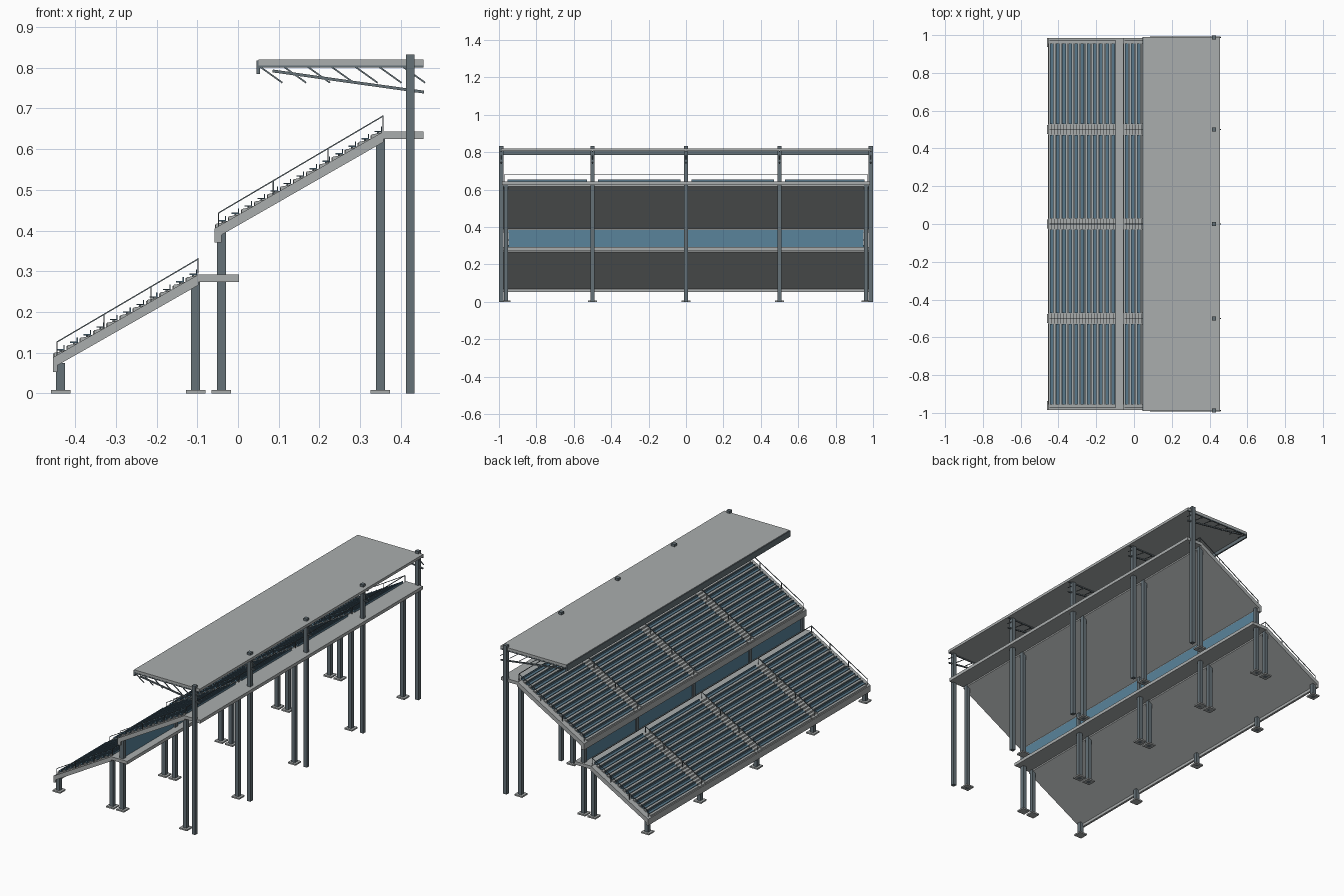
import bpy, bmesh
from mathutils import Vector

cube = bpy.data.objects.get("Cube")
if cube:
    bpy.data.objects.remove(cube, do_unlink=True)


def material(name, rgb):
    m = bpy.data.materials.new(name)
    m.use_nodes = True
    m.diffuse_color = (*rgb, 1)
    m.node_tree.nodes["Principled BSDF"].inputs["Base Color"].default_value = (*rgb, 1)
    return m


CONCRETE = material("pale concrete", (0.40, 0.42, 0.42))
STEEL = material("blue grey steel", (0.13, 0.165, 0.185))
SEAT = material("seat blue", (0.10, 0.19, 0.26))
GLASS = material("glass blue", (0.10, 0.23, 0.33))


class Part:
    """Collects boxes, bars and extruded profiles into one object."""

    def __init__(self, name, mat):
        self.name, self.mat, self.bm = name, mat, bmesh.new()

    def extrude(self, profile, y0, y1):
        # closed xz profile swept along y
        near = [self.bm.verts.new((x, y0, z)) for x, z in profile]
        far = [self.bm.verts.new((x, y1, z)) for x, z in profile]
        self.bm.faces.new(near)
        self.bm.faces.new(far[::-1])
        n = len(near)
        for i in range(n):
            j = (i + 1) % n
            self.bm.faces.new((near[i], far[i], far[j], near[j]))

    def box(self, x0, x1, y0, y1, z0, z1):
        self.extrude([(x0, z0), (x1, z0), (x1, z1), (x0, z1)], y0, y1)

    def bar(self, a, b, y, t):
        # square bar in the xz plane
        a, b = Vector(a), Vector(b)
        d = (b - a).normalized() * t / 2
        n = Vector((-d.y, d.x))
        self.extrude([a - n, b - n, b + n, a + n], y - t / 2, y + t / 2)

    def finish(self):
        bmesh.ops.recalc_face_normals(self.bm, faces=self.bm.faces)
        mesh = bpy.data.meshes.new(self.name)
        self.bm.to_mesh(mesh)
        self.bm.free()
        mesh.materials.append(self.mat)
        obj = bpy.data.objects.new(self.name, mesh)
        bpy.context.collection.objects.link(obj)


HALF = 0.985
AISLES = (-0.5, 0, 0.5)
BAYS = [(-0.955, -0.53), (-0.47, -0.03), (0.03, 0.47), (0.53, 0.955)]


def tier(label, x0, z0, x1, z1, rows, platform_end):
    run, rise = (x1 - x0) / rows, (z1 - z0) / rows

    # sloped slab with front beam and rear walkway
    slab = Part(label + "_slab", CONCRETE)
    slab.extrude([(x0, z0 - 0.035), (x0 + 0.012, z0 - 0.035), (x0 + 0.012, z0 - 0.019),
                  (x1, z1 - 0.026), (x1, z1), (x0, z0)], -HALF, HALF)
    slab.box(x1 - 0.004, platform_end, -HALF, HALF, z1 - 0.018, z1)
    slab.finish()

    # stepped terraces, benches and aisle stairs
    terrace = Part(label + "_terraces", CONCRETE)
    seats = Part(label + "_seats", SEAT)
    frames = Part(label + "_seat_frames", STEEL)
    stairs = Part(label + "_aisle_stairs", CONCRETE)
    for r in range(rows):
        x, z = x0 + r * run, z0 + r * rise
        top = z + rise * 0.62
        for y0, y1 in BAYS:
            terrace.extrude([(x + run * 0.1, z), (x + run, z + rise * 0.9),
                             (x + run, top), (x + run * 0.1, top)], y0, y1)
            seats.box(x + 0.010, x + 0.027, y0, y1, top + 0.006, top + 0.009)
            seats.box(x + 0.026, x + 0.029, y0, y1, top + 0.006, top + 0.019)
            for k in range(5):
                y = y0 + 0.01 + (y1 - y0 - 0.02) * k / 4
                frames.box(x + 0.017, x + 0.021, y - 0.002, y + 0.002, top, top + 0.006)
        for y in AISLES:
            for h in (0, 0.5):
                sx, sz = x + h * run, z + h * rise
                stairs.box(sx + 0.001, sx + run * 0.5, y - 0.027, y + 0.027,
                           sz - 0.004, sz + rise * 0.5)
    for part in (terrace, seats, frames, stairs):
        part.finish()

    # handrails along the ends, the aisles and the top edge
    rail = Part(label + "_handrails", STEEL)
    for y in (-0.97, *AISLES, 0.97):
        a, b = Vector((x0 + 0.01, z0 + 0.038)), Vector((x1 - 0.001, z1 + 0.038))
        rail.bar(a, b, y, 0.003)
        for k in range(4):
            p = a.lerp(b, k / 3)
            rail.bar(p - Vector((0, 0.036)), p, y, 0.003)
    rail.box(x1 - 0.003, x1, -0.97, 0.97, z1 + 0.037, z1 + 0.040)
    rail.finish()


tier("lower_tier", -0.455, 0.088, -0.097, 0.292, 11, 0.002)
tier("upper_tier", -0.058, 0.405, 0.357, 0.643, 13, 0.456)

# supporting columns with base plates
columns = Part("support_columns", STEEL)
plates = Part("base_plates", CONCRETE)
for x, height in ((-0.436, 0.075), (-0.104, 0.275), (-0.041, 0.395), (0.35, 0.626)):
    for y in (-0.962, *AISLES, 0.962):
        columns.box(x - 0.011, x + 0.011, y - 0.011, y + 0.011, 0, height)
        plates.box(x - 0.024, x + 0.024, y - 0.024, y + 0.024, 0, 0.008)
columns.finish()
plates.finish()

# glazed strip between the tiers with its rear beam
glazing = Part("glazed_strip", GLASS)
glazing.box(-0.045, -0.039, -0.95, 0.95, 0.285, 0.385)
glazing.finish()
beam = Part("upper_front_beam", CONCRETE)
beam.box(-0.058, -0.04, -HALF, HALF, 0.37, 0.392)
beam.finish()

# roof sheet and front lip
roof = Part("roof", CONCRETE)
roof.box(0.05, 0.456, -0.99, 0.99, 0.805, 0.82)
roof.finish()
lip = Part("roof_lip", STEEL)
lip.box(0.046, 0.054, -0.99, 0.99, 0.785, 0.818)
lip.finish()

# roof masts and cantilever trusses
masts = Part("roof_masts", STEEL)
truss = Part("roof_trusses", STEEL)
for y in (-0.988, *AISLES, 0.988):
    masts.box(0.413, 0.434, y - 0.011, y + 0.011, 0, 0.833)
    truss.bar((0.052, 0.803), (0.456, 0.803), y, 0.006)
    truss.bar((0.085, 0.792), (0.457, 0.74), y, 0.007)
    for k in range(7):
        x = 0.053 + k * 0.0585
        truss.bar((x, 0.803), (x + 0.056, 0.763), y, 0.004)
masts.finish()
truss.finish()
